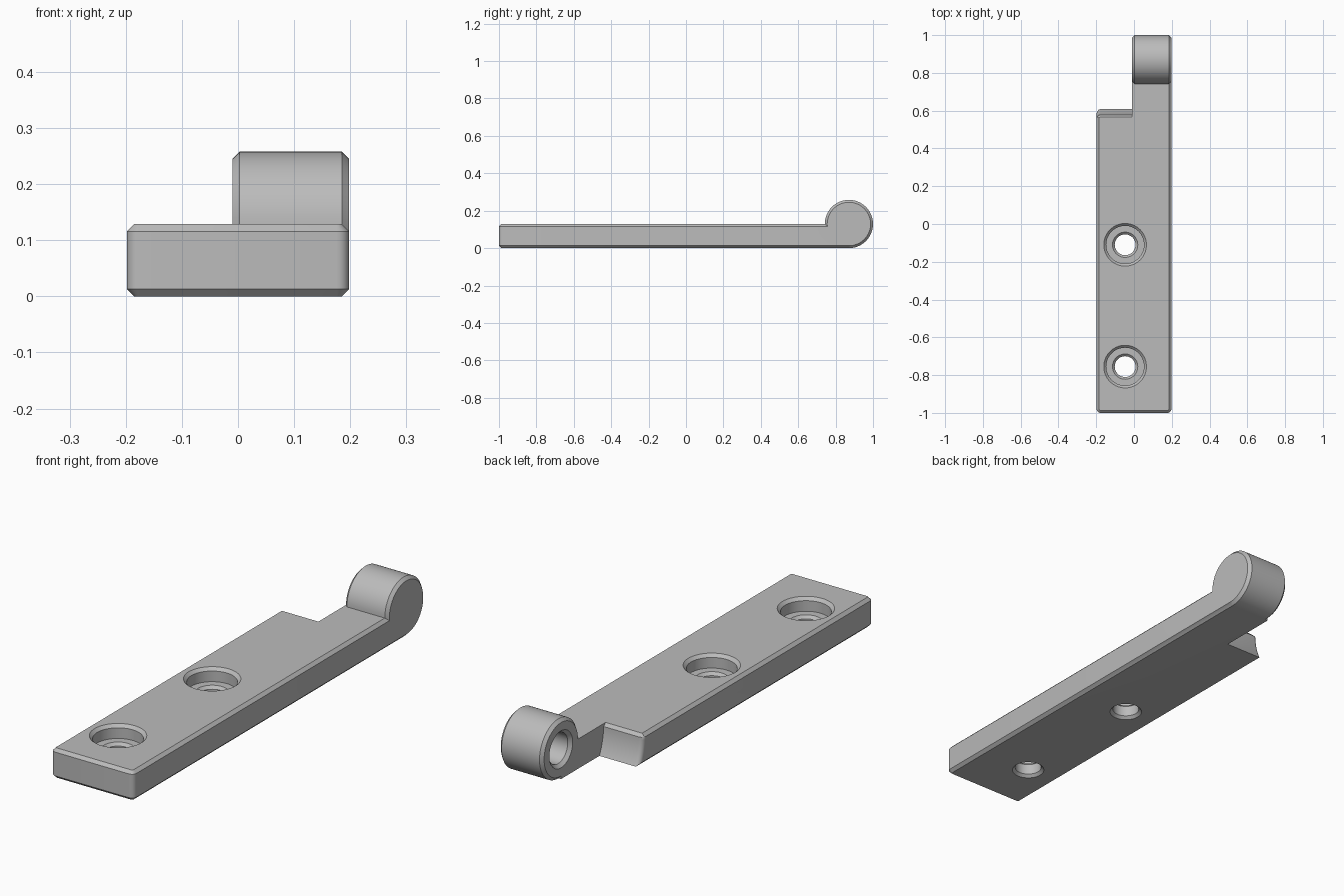
import bpy, bmesh
from math import sin, cos, pi, sqrt, radians
from mathutils import Vector

if "Cube" in bpy.data.objects:
    bpy.data.objects.remove(bpy.data.objects["Cube"])

W, T, C = 0.198, 0.129, 0.013       # half width, plate thickness, chamfer
AXIS_Y, INNER_X = 1 - T, -0.01      # barrel axis and inner side of the arm

grey = bpy.data.materials.new("metal grey")
grey.use_nodes = True
grey.diffuse_color = (0.5, 0.5, 0.5, 1)
grey.node_tree.nodes["Principled BSDF"].inputs["Base Color"].default_value = (0.5, 0.5, 0.5, 1)


def loft(name, rings):
    """Closed solid skinned through rings of equal point count."""
    bm = bmesh.new()
    loops = [[bm.verts.new(p) for p in ring] for ring in rings]
    n = len(loops[0])
    for a, b in zip(loops, loops[1:]):
        for i in range(n):
            j = (i + 1) % n
            bm.faces.new((a[i], a[j], b[j], b[i]))
    bm.faces.new(loops[0])
    bm.faces.new(loops[-1])
    bmesh.ops.recalc_face_normals(bm, faces=bm.faces)
    mesh = bpy.data.meshes.new(name)
    bm.to_mesh(mesh)
    bm.free()
    mesh.materials.append(grey)
    obj = bpy.data.objects.new(name, mesh)
    bpy.context.collection.objects.link(obj)
    return obj


def lathe(name, profile, origin, axis, n=64):
    """Revolve (position, radius) pairs around the x or z axis."""
    o = Vector(origin)
    rings = []
    for h, r in profile:
        pts = [(r * cos(2 * pi * i / n), r * sin(2 * pi * i / n)) for i in range(n)]
        rings.append([o + Vector((h, u, v) if axis == "x" else (u, v, h)) for u, v in pts])
    return loft(name, rings)


def combine(target, tool, operation):
    mod = target.modifiers.new(operation, "BOOLEAN")
    mod.operation, mod.object, mod.solver = operation, tool, "EXACT"
    bpy.context.view_layer.objects.active = target
    bpy.ops.object.modifier_apply(modifier=mod.name)
    bpy.data.objects.remove(tool)


# Plate with rounded front corners and chamfered rims
def plate_ring(z, inset, r=0.022, steps=6):
    pts = [(W - inset, AXIS_Y, z), (-W + inset, AXIS_Y, z)]
    for side, start in ((-1, pi), (1, 1.5 * pi)):
        for i in range(steps + 1):
            a = start + i / steps * pi / 2
            pts.append((side * (W - r) + (r - inset) * cos(a),
                        -1 + r + (r - inset) * sin(a), z))
    return pts


leaf = loft("hinge_leaf", [plate_ring(0, C), plate_ring(C, 0),
                           plate_ring(T - C, 0), plate_ring(T, C)])


# Concave clearance notch beside the arm, rounded at the outer corner
def notch_ring(x, dy, R=0.293, steps=12):
    pts = []
    for i in range(steps + 1):
        z = -0.02 + (T - C + 0.02) * i / steps
        pts.append((x, AXIS_Y - sqrt(R * R - (z - T) ** 2) + dy, z))
    y = pts[-1][1]
    return pts + [(x, y - 2 * C, T + C), (x, 1.2, T + C), (x, 1.2, -0.02)]


corner = 0.02
sections = [(INNER_X, 0)]
for k in range(6):
    a = k / 5 * pi / 2
    sections.append((-W + corner - corner * sin(a), -corner * (1 - cos(a))))
sections.append((-W - 0.03, -corner))
combine(leaf, loft("notch_cutter", [notch_ring(x, dy) for x, dy in sections]), "DIFFERENCE")

# Barrel with chamfered ends
barrel = lathe("barrel", [(INNER_X, T - C), (INNER_X + C, T), (W - C, T), (W, T - C)],
               (0, AXIS_Y, T), "x")
combine(leaf, barrel, "UNION")

# Blind pin bore, open on the inner side
bore = lathe("bore_cutter", [(INNER_X - 0.02, 0.1), (INNER_X + 0.014, 0.066), (0.16, 0.066)],
             (0, AXIS_Y, T), "x")
combine(leaf, bore, "DIFFERENCE")

# Counterbored screw holes
for y in (-0.11, -0.755):
    hole = lathe("screw_cutter", [(-0.01, 0.077), (0.012, 0.055), (0.058, 0.055),
                                  (0.07, 0.067), (0.07, 0.1), (T - C, 0.1), (T + 0.01, 0.123)],
                 (-0.047, y, 0), "z")
    combine(leaf, hole, "DIFFERENCE")

bpy.ops.object.select_all(action="DESELECT")
leaf.select_set(True)
bpy.context.view_layer.objects.active = leaf
bpy.ops.object.shade_smooth_by_angle(angle=radians(30))
